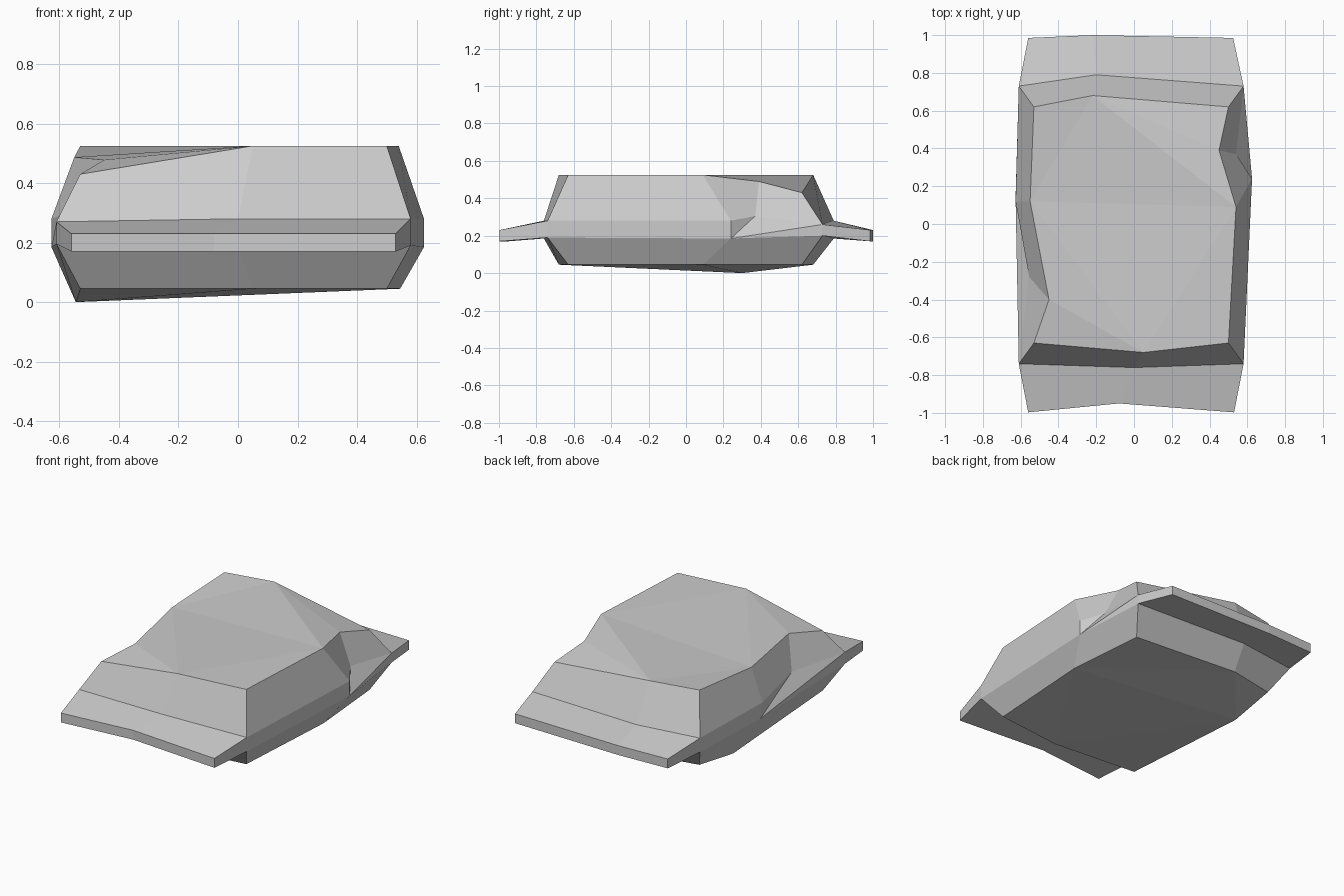
import bpy
import bmesh

cube = bpy.data.objects.get("Cube")
if cube:
    bpy.data.objects.remove(cube, do_unlink=True)

# One plain grey cloth colour
GREY = (0.6, 0.6, 0.6, 1.0)
cloth = bpy.data.materials.new("grey_cloth")
cloth.use_nodes = True
cloth.diffuse_color = GREY
cloth.node_tree.nodes["Principled BSDF"].inputs["Base Color"].default_value = GREY

# Names of the ring corners, counter-clockwise seen from above
PLAIN = ["front_right", "front_mid", "front_left", "left_mid",
         "back_left", "back_mid", "back_right", "right_mid"]
DENTED = PLAIN[:4] + ["left_dent"] + PLAIN[4:] + ["right_dent"]


def ring(names, points):
    return dict(zip(names, points))


def build(name, faces):
    """Make a flat-shaded object from faces given as lists of points."""
    bm = bmesh.new()
    known = {}
    for face in faces:
        corners = []
        for p in face:
            if p not in known:
                known[p] = bm.verts.new(p)
            corners.append(known[p])
        bm.faces.new(corners)
    mesh = bpy.data.meshes.new(name)
    bm.to_mesh(mesh)
    bm.free()
    mesh.materials.append(cloth)
    obj = bpy.data.objects.new(name, mesh)
    bpy.context.scene.collection.objects.link(obj)
    return obj


def wall(low, high, names, closed=True):
    """Quads joining two rings along the named corners."""
    ends = names[1:] + names[:1] if closed else names[1:]
    return [[low[a], low[b], high[b], high[a]] for a, b in zip(names, ends)]


# Upper rim of the stuffed sack, with a dent at two opposite corners
top = ring(DENTED, [
    (-.53, -.63, .43), (.05, -.68, .525), (.5, -.63, .525), (.54, .09, .525),
    (.45, .39, .49), (.5, .62, .43), (-.22, .68, .525), (-.53, .62, .525),
    (-.55, .12, .487), (-.45, -.4, .478)])

# Seam, upper edge
upper = ring(DENTED, [
    (-.61, -.74, .27), (0, -.76, .28), (.58, -.74, .28), (.625, .24, .28),
    (.54, .37, .305), (.58, .73, .26), (-.2, .79, .28), (-.61, .73, .28),
    (-.627, .12, .28), (-.555, -.28, .305)])

# Seam, lower edge
lower = ring(PLAIN, [
    (-.61, -.74, .195), (0, -.76, .185), (.58, -.74, .19), (.625, .24, .185),
    (.58, .73, .2), (-.2, .79, .185), (-.61, .73, .19), (-.627, .14, .185)])

# Underside rim
bottom = ring(PLAIN, [
    (-.53, -.63, .045), (.05, -.68, .045), (.5, -.63, .045), (.545, .09, .045),
    (.5, .62, .045), (-.22, .68, .045), (-.53, .62, .045), (-.545, .3, 0)])

# Sack body: upper and lower slopes
faces = wall(upper, top, DENTED) + wall(bottom, lower, PLAIN)

# Sack body: top panels
for names in (
        ("right_mid", "front_mid", "left_mid"),
        ("right_mid", "left_mid", "back_mid"),
        ("right_mid", "back_mid", "back_right"),
        ("left_mid", "front_mid", "front_left"),
        ("right_mid", "right_dent", "front_mid"),
        ("right_dent", "front_right", "front_mid"),
        ("left_mid", "left_dent", "back_mid"),
        ("left_dent", "back_left", "back_mid")):
    faces.append([top[n] for n in names])

# Sack body: bottom panels
for names in (
        ("right_mid", "left_mid", "front_mid"),
        ("right_mid", "back_mid", "left_mid"),
        ("right_mid", "back_right", "back_mid"),
        ("left_mid", "front_left", "front_mid"),
        ("right_mid", "front_mid", "front_right"),
        ("left_mid", "back_mid", "back_left")):
    faces.append([bottom[n] for n in names])

# Sack body: side bands between the seam edges
for mid, dent, dented, full in (
        ("left_mid", "left_dent", "back_left", "front_left"),
        ("right_mid", "right_dent", "front_right", "back_right")):
    faces.append([lower[full], lower[mid], upper[mid], upper[full]])
    faces.append([lower[mid], upper[dent], upper[mid]])
    faces.append([lower[mid], lower[dented], upper[dented]])
    faces.append([lower[mid], upper[dented], upper[dent]])
build("sack_body", faces)


# Flat sewn hems at both ends
def hem(name, names, outline):
    rim_low = ring(names, [(x, y, .17) for x, y in outline])
    rim_high = ring(names, [(x, y, .23) for x, y in outline])
    sides = wall(rim_low, rim_high, names, closed=False)
    sides += wall(rim_high, upper, names, closed=False)
    sides += wall(lower, rim_low, names, closed=False)
    first, last = names[0], names[-1]
    sides.append([lower[first], rim_low[first], rim_high[first], upper[first]])
    sides.append([rim_low[last], lower[last], upper[last], rim_high[last]])
    build(name, sides)


hem("front_hem", PLAIN[:3], [(-.56, -.997), (-.08, -.95), (.53, -.997)])
hem("back_hem", PLAIN[4:7], [(.525, .985), (-.22, 1), (-.56, .985)])
